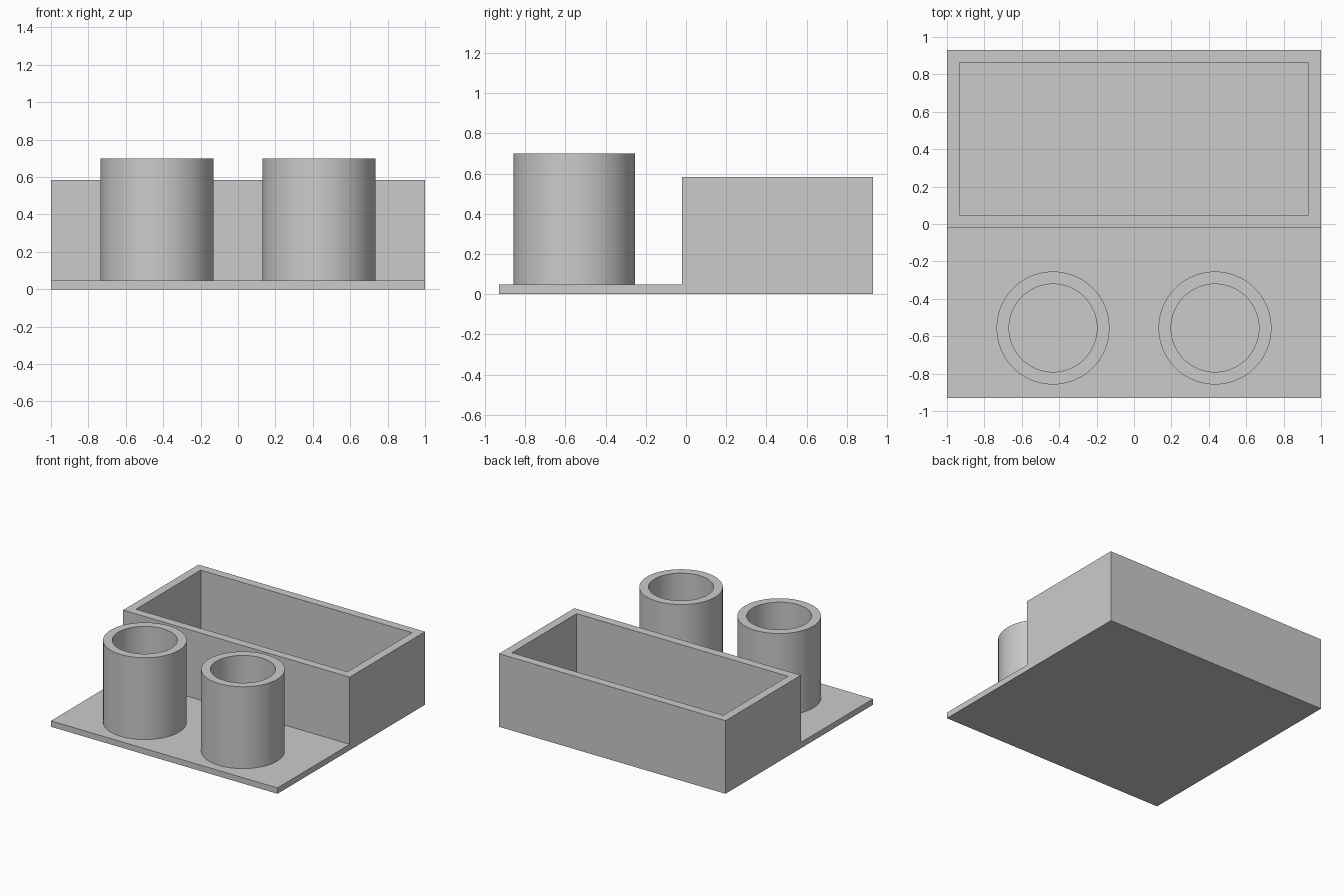
import bpy
import bmesh
from math import tau
from mathutils import Vector

cube = bpy.data.objects.get("Cube")
if cube:
    bpy.data.objects.remove(cube, do_unlink=True)

HALF_DEPTH = 0.93
PLATE_TOP = 0.047
TRAY_FRONT, TRAY_TOP = -0.02, 0.583
WALL = 0.067
CUP_RADIUS, CUP_TOP = 0.302, 0.70
CUP_X, CUP_Y = 0.433, -0.556

grey = bpy.data.materials.new("plain grey")
grey.use_nodes = True
grey.diffuse_color = (0.6, 0.6, 0.6, 1)
grey.node_tree.nodes["Principled BSDF"].inputs["Base Color"].default_value = (0.6, 0.6, 0.6, 1)


def finish(bm, name):
    bmesh.ops.recalc_face_normals(bm, faces=bm.faces)
    mesh = bpy.data.meshes.new(name)
    bm.to_mesh(mesh)
    bm.free()
    mesh.materials.append(grey)
    obj = bpy.data.objects.new(name, mesh)
    bpy.context.collection.objects.link(obj)
    return obj


# Base plate and tray: a stepped side profile extruded across the width
bm = bmesh.new()
profile = [(-HALF_DEPTH, 0), (HALF_DEPTH, 0), (HALF_DEPTH, TRAY_TOP),
           (TRAY_FRONT, TRAY_TOP), (TRAY_FRONT, PLATE_TOP), (-HALF_DEPTH, PLATE_TOP)]
side = bm.faces.new([bm.verts.new((-1, y, z)) for y, z in profile])
extruded = bmesh.ops.extrude_face_region(bm, geom=[side])["geom"]
bmesh.ops.translate(bm, vec=(2, 0, 0),
                    verts=[v for v in extruded if isinstance(v, bmesh.types.BMVert)])
bmesh.ops.recalc_face_normals(bm, faces=bm.faces)

# Tray hollow: inset the top and sink it to the plate level
top = max(bm.faces, key=lambda f: f.calc_center_median().z)
bmesh.ops.inset_region(bm, faces=[top], thickness=WALL, use_even_offset=True)
floor = bmesh.ops.extrude_discrete_faces(bm, faces=[top])["faces"][0]
bmesh.ops.translate(bm, vec=(0, 0, PLATE_TOP - TRAY_TOP), verts=floor.verts)
finish(bm, "base_with_tray")

# Two round holders: a wall profile spun about its own axis
for name, x in (("left_cup", CUP_X), ("right_cup", -CUP_X)):
    bm = bmesh.new()
    inner = CUP_RADIUS - WALL
    wall = [(CUP_RADIUS, PLATE_TOP), (CUP_RADIUS, CUP_TOP), (inner, CUP_TOP), (inner, PLATE_TOP)]
    verts = [bm.verts.new((r, 0, z)) for r, z in wall]
    edges = [bm.edges.new(pair) for pair in zip(verts, verts[1:])]
    bmesh.ops.spin(bm, geom=verts + edges, cent=Vector(), axis=(0, 0, 1),
                   angle=tau, steps=96, use_merge=True)
    bmesh.ops.remove_doubles(bm, verts=bm.verts, dist=0.0001)
    cup = finish(bm, name)
    cup.location = (x, CUP_Y, 0)
    bpy.ops.object.select_all(action="DESELECT")
    cup.select_set(True)
    bpy.context.view_layer.objects.active = cup
    bpy.ops.object.shade_smooth_by_angle()
